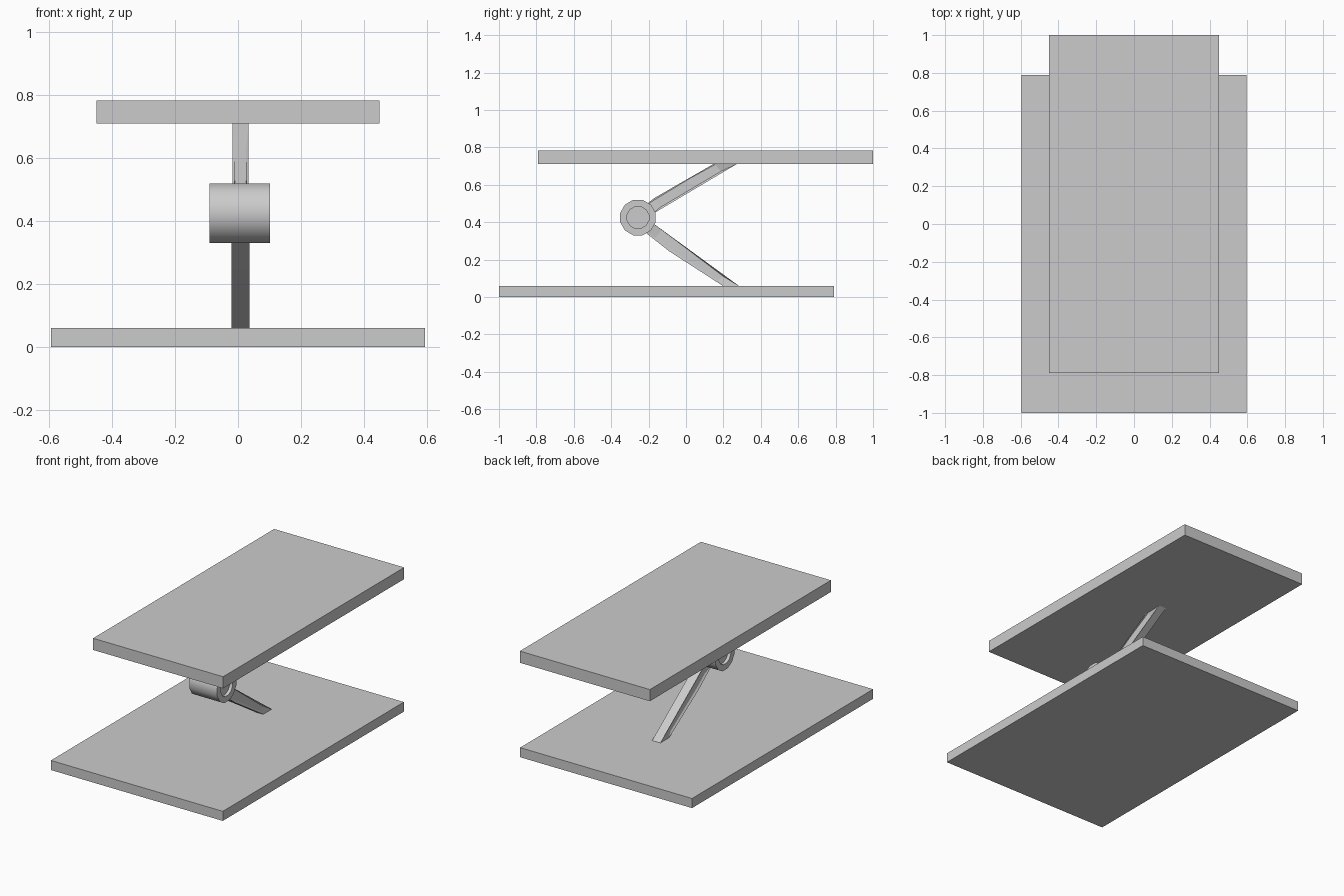
import bpy, bmesh, math
from mathutils import Matrix

if "Cube" in bpy.data.objects:
    bpy.data.objects.remove(bpy.data.objects["Cube"])


def finish(name, bm):
    bmesh.ops.recalc_face_normals(bm, faces=bm.faces)
    me = bpy.data.meshes.new(name)
    bm.to_mesh(me)
    bm.free()
    ob = bpy.data.objects.new(name, me)
    bpy.context.collection.objects.link(ob)
    return ob


def box(name, lo, hi):
    bm = bmesh.new()
    size = [b - a for a, b in zip(lo, hi)]
    mid = [(a + b) / 2 for a, b in zip(lo, hi)]
    bmesh.ops.create_cube(bm, size=1, matrix=Matrix.Translation(mid) @ Matrix.Diagonal((*size, 1)))
    return finish(name, bm)


def arm(name, outline, panel, cx, half, depth=0.008):
    """Bar with a (y, z) outline and a sunken panel on each side."""
    bm = bmesh.new()
    n = len(outline)
    rims = []
    for s in (-1, 1):
        rim = [bm.verts.new((cx + s * half, y, z)) for y, z in outline]
        inner = [bm.verts.new((cx + s * (half - depth), y, z)) for y, z in panel]
        for i in range(n):
            j = (i + 1) % n
            bm.faces.new((rim[i], rim[j], inner[j], inner[i]))
        bm.faces.new(inner)
        rims.append(rim)
    a, b = rims
    for i in range(n):
        j = (i + 1) % n
        bm.faces.new((a[i], a[j], b[j], b[i]))
    return finish(name, bm)


CX = 0.006

# Plates
box("base_plate", (-0.595, -1.0, 0), (0.595, 0.79, 0.06))
box("top_plate", (-0.45, -0.79, 0.71), (0.45, 1.0, 0.783))

# Folding arms
arm("upper_arm",
    [(-0.225, 0.485), (-0.185, 0.44), (0.275, 0.713), (0.15, 0.713)],
    [(-0.168, 0.53), (-0.137, 0.48), (0.187, 0.672), (0.155, 0.708)], CX + 0.002, 0.026)
arm("lower_arm",
    [(-0.17, 0.39), (-0.23, 0.355), (-0.09, 0.245), (0.20, 0.058), (0.285, 0.058)],
    [(-0.13, 0.36), (-0.163, 0.318), (-0.085, 0.258), (0.17, 0.09), (0.20, 0.11)], CX + 0.002, 0.029)

# Hinge barrel with recessed ends
bm = bmesh.new()
place = (Matrix.Translation((CX, -0.257, 0.425)) @ Matrix.Rotation(math.pi / 2, 4, 'Y')
         @ Matrix.Rotation(math.radians(15), 4, 'Z'))
bmesh.ops.create_cone(bm, cap_ends=True, segments=12, radius1=0.098, radius2=0.098,
                      depth=0.193, matrix=place)
caps = [f for f in bm.faces if len(f.verts) == 12]
bmesh.ops.inset_individual(bm, faces=caps, thickness=0.038)
res = bmesh.ops.extrude_discrete_faces(bm, faces=caps)
for f in res["faces"]:
    sign = 1 if f.calc_center_median().x > CX else -1
    bmesh.ops.translate(bm, verts=f.verts, vec=(-0.02 * sign, 0, 0))
barrel = finish("hinge_barrel", bm)
bpy.context.view_layer.objects.active = barrel
barrel.select_set(True)
bpy.ops.object.shade_smooth_by_angle(angle=math.radians(40))
